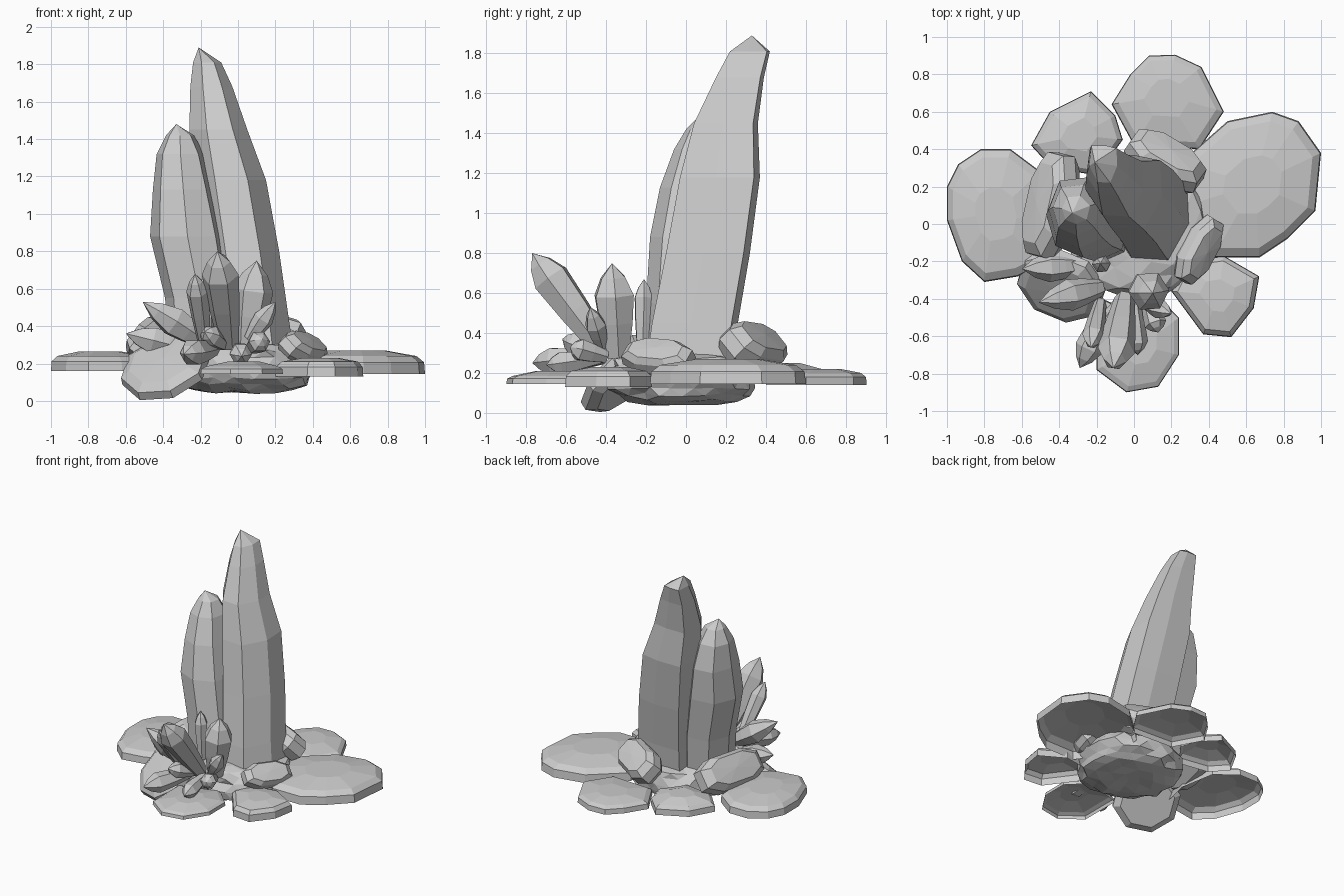
import bpy, bmesh, math, random
from mathutils import Vector

random.seed(4)


def finish(name, bm):
    bmesh.ops.recalc_face_normals(bm, faces=bm.faces)
    me = bpy.data.meshes.new(name)
    bm.to_mesh(me)
    bm.free()
    ob = bpy.data.objects.new(name, me)
    bpy.context.collection.objects.link(ob)
    return ob


def loft(name, rings, tip, closed_base=True):
    """Skin a stack of rings ending in a point."""
    bm = bmesh.new()
    rows = [[bm.verts.new(p) for p in r] for r in rings]
    n = len(rows[0])
    for a, b in zip(rows, rows[1:]):
        for i in range(n):
            j = (i + 1) % n
            bm.faces.new((a[i], a[j], b[j], b[i]))
    if closed_base:
        bm.faces.new(rows[0])
    t = bm.verts.new(tip)
    for i in range(n):
        bm.faces.new((rows[-1][i], rows[-1][(i + 1) % n], t))
    return finish(name, bm)


def pillar(name, shape, levels, tip):
    """Big crystal: unit cross-section fitted to (z, x0, x1, y0, y1) levels."""
    rings = [[((x0 + x1) / 2 + u * (x1 - x0) / 2, (y0 + y1) / 2 + v * (y1 - y0) / 2, z)
              for u, v in shape] for z, x0, x1, y0, y1 in levels]
    loft(name, rings, tip)


def petal(name, outline, z0, z1, dome):
    """Stone disc with a bevelled rim and a low dome, hollow underneath."""
    cx = sum(p[0] for p in outline) / len(outline)
    cy = sum(p[1] for p in outline) / len(outline)

    def ring(s, z):
        return [(cx + (x - cx) * s, cy + (y - cy) * s, z) for x, y in outline]
    zm = z0 + (z1 - z0) * 0.65
    loft(name, [ring(1, z0), ring(0.985, zm), ring(0.87, z1), ring(0.4, dome)], (cx, cy, dome),
         closed_base=False)


def slab(name, centre, along, normal, half_len, half_wid, thick, box=1.0):
    """Tilted bevelled eight-sided slab; box < 1 squares off the outline."""
    n = Vector(normal).normalized()
    a = Vector(along)
    a = (a - n * a.dot(n)).normalized()
    b = n.cross(a)
    c = Vector(centre)

    def sq(x):
        return math.copysign(abs(x) ** box, x)
    rings = []
    for s, h in ((0.8, -0.5), (1, -0.2), (0.97, 0.2), (0.75, 0.45)):
        rings.append([c + a * (sq(math.cos(t)) * half_len * s) + b * (sq(math.sin(t)) * half_wid * s)
                      + n * (h * thick) for t in [math.tau * (i + 0.5) / 8 for i in range(8)]])
    loft(name, rings, c + n * thick * 0.5)


def crystal(name, base, tip, r, widest=0.7, sides=6):
    """Small pointed shard, narrow at the root."""
    base, tip = Vector(base), Vector(tip)
    d = tip - base
    q = d.to_track_quat('Z', 'Y')
    rings = []
    for f, s in ((0, 0.55), (widest * 0.55, 0.85), (widest, 1.0), (widest + (1 - widest) * 0.55, 0.62)):
        rings.append([base + d * f + q @ Vector((math.cos(t) * r * s, math.sin(t) * r * s, 0))
                      for t in [math.tau * i / sides for i in range(sides)]])
    loft(name, rings, tip)


# Two large pillars
tall_shape = [(-0.85, 1), (0.2, 1), (0.95, 0.85), (1, -0.1), (0.5, -1), (-0.4, -0.95), (-1, -0.1)]
pillar("tall_crystal", tall_shape, [
    (0.18, -0.14, 0.31, -0.21, 0.23), (0.45, -0.15, 0.27, -0.17, 0.26),
    (0.80, -0.19, 0.22, -0.10, 0.32), (1.18, -0.24, 0.15, -0.03, 0.37),
    (1.45, -0.26, 0.05, 0.04, 0.36), (1.68, -0.255, -0.03, 0.15, 0.39),
    (1.81, -0.24, -0.09, 0.22, 0.42)], (-0.21, 0.33, 1.89))
short_shape = [(-0.65, 0.9), (0.3, 1), (1, 0.3), (0.75, -0.7), (0, -1), (-0.75, -0.7), (-1, 0.1)]
pillar("short_crystal", short_shape, [
    (0.18, -0.36, 0.0, -0.21, 0.16), (0.55, -0.39, -0.02, -0.20, 0.20),
    (0.88, -0.47, -0.07, -0.18, 0.24), (1.13, -0.455, -0.13, -0.13, 0.25),
    (1.32, -0.435, -0.18, -0.06, 0.21), (1.42, -0.385, -0.235, 0.0, 0.15)], (-0.33, 0.06, 1.48))

# Ring of flat stone petals
petal("petal_right", [(0.25, 0.33), (0.5, 0.55), (0.74, 0.6), (0.88, 0.55), (1.0, 0.38), (0.97, 0.07),
                      (0.82, -0.08), (0.67, -0.18), (0.42, -0.18), (0.22, 0.08)], 0.145, 0.24, 0.27)
petal("petal_left", [(-1.0, 0.2), (-0.94, 0.32), (-0.82, 0.4), (-0.66, 0.4), (-0.5, 0.28), (-0.45, 0.0),
                     (-0.5, -0.22), (-0.62, -0.28), (-0.8, -0.31), (-0.92, -0.2), (-1.0, 0.02)],
      0.16, 0.24, 0.265)
petal("petal_back", [(-0.12, 0.64), (-0.02, 0.8), (0.08, 0.9), (0.22, 0.905), (0.36, 0.84), (0.48, 0.6),
                     (0.35, 0.4), (0.0, 0.42)], 0.14, 0.2, 0.22)
petal("petal_back_left", [(-0.55, 0.42), (-0.45, 0.6), (-0.23, 0.71), (-0.1, 0.58), (-0.06, 0.45),
                          (-0.2, 0.26), (-0.44, 0.3)], 0.15, 0.22, 0.25)
petal("petal_front_right", [(0.2, -0.36), (0.37, -0.59), (0.52, -0.605), (0.64, -0.45), (0.67, -0.28),
                            (0.48, -0.17), (0.28, -0.2)], 0.13, 0.21, 0.23)
petal("petal_front", [(-0.2, -0.78), (-0.04, -0.9), (0.13, -0.87), (0.24, -0.7), (0.24, -0.5),
                      (0.1, -0.36), (-0.2, -0.45)], 0.145, 0.185, 0.21)

# Tilted slabs leaning against the pillars
slab("slab_front_left", (-0.39, -0.33, 0.18), (1, -0.45, 0.1), (-0.3, -0.62, 0.72), 0.25, 0.24, 0.12)
slab("slab_left", (-0.45, 0.1, 0.32), (0.25, 0.97, 0), (-0.75, 0.15, 0.6), 0.3, 0.14, 0.19, 0.7)
slab("slab_back", (0.17, 0.34, 0.33), (0.85, -0.42, 0.15), (0.3, 0.6, 0.65), 0.23, 0.13, 0.18, 0.7)
slab("slab_right", (0.35, -0.14, 0.28), (0.4, 0.9, -0.15), (0.6, -0.25, 0.7), 0.2, 0.1, 0.13, 0.8)

# Cluster of small shards at the front: base, tip, radius, widest point
shards = [
    ((-0.05, -0.40, 0.30), (-0.11, -0.77, 0.80), 0.1, 0.75),
    ((0.04, -0.34, 0.28), (0.10, -0.37, 0.75), 0.11, 0.66),
    ((-0.18, -0.34, 0.32), (-0.51, -0.42, 0.53), 0.085, 0.5),
    ((-0.18, -0.42, 0.30), (-0.23, -0.66, 0.68), 0.06, 0.75),
    ((-0.16, -0.22, 0.30), (-0.18, -0.21, 0.67), 0.05, 0.75),
    ((0.06, -0.42, 0.33), (0.20, -0.48, 0.53), 0.055, 0.55),
    ((-0.13, -0.42, 0.28), (-0.29, -0.77, 0.25), 0.075, 0.7),
    ((-0.08, -0.42, 0.30), (-0.18, -0.62, 0.37), 0.06, 0.7),
    ((0.0, -0.42, 0.28), (0.02, -0.70, 0.24), 0.06, 0.75),
    ((0.07, -0.40, 0.28), (0.13, -0.58, 0.33), 0.06, 0.75),
    ((-0.28, -0.22, 0.28), (-0.60, -0.24, 0.36), 0.08, 0.55),
]
for i, (b, t, r, w) in enumerate(shards):
    crystal(f"shard_{i + 1}", b, t, r, w)

# Lumpy root rock underneath
bm = bmesh.new()
bmesh.ops.create_icosphere(bm, subdivisions=3, radius=1)
for v in bm.verts:
    k = random.uniform(0.92, 1.06)
    flat = math.copysign(min(abs(v.co.z) ** 0.7, 0.9), v.co.z)
    v.co = Vector((0.03 + v.co.x * 0.39 * k, -0.02 + v.co.y * 0.38 * k, 0.18 + flat * 0.15 * k))
finish("root_rock", bm)
